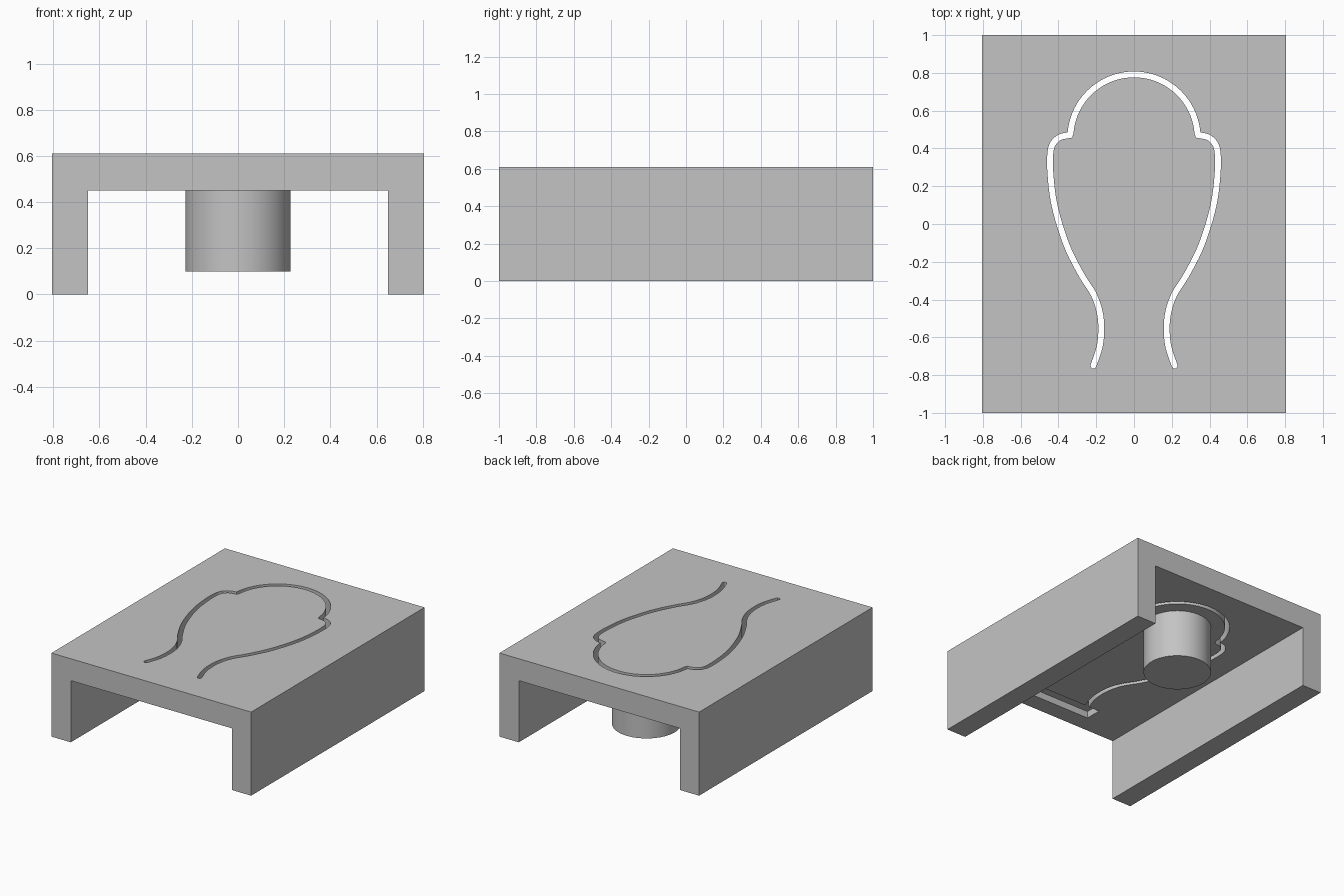
import bpy, bmesh, math
from mathutils import Vector

cube = bpy.data.objects.get("Cube")
if cube:
    bpy.data.objects.remove(cube, do_unlink=True)

grey = bpy.data.materials.new("plain_grey")
grey.use_nodes = True
COLOUR = (0.55, 0.55, 0.55, 1)
grey.diffuse_color = COLOUR
grey.node_tree.nodes["Principled BSDF"].inputs["Base Color"].default_value = COLOUR

TOP, UNDER = 0.61, 0.45


def prism(name, outline, offset, depth):
    """Extrude a closed 3D outline along depth, starting at offset."""
    bm = bmesh.new()
    face = bm.faces.new([bm.verts.new(Vector(p) + Vector(offset)) for p in outline])
    moved = bmesh.ops.extrude_face_region(bm, geom=[face])["geom"]
    bmesh.ops.translate(bm, vec=depth,
                        verts=[v for v in moved if isinstance(v, bmesh.types.BMVert)])
    bmesh.ops.recalc_face_normals(bm, faces=bm.faces)
    mesh = bpy.data.meshes.new(name)
    bm.to_mesh(mesh)
    bm.free()
    mesh.materials.append(grey)
    obj = bpy.data.objects.new(name, mesh)
    bpy.context.collection.objects.link(obj)
    return obj


def smooth_path(points, steps):
    """Catmull-Rom curve through the points."""
    pts = [points[0]] + points + [points[-1]]
    path = []
    for a, b, c, d in zip(pts, pts[1:], pts[2:], pts[3:]):
        for i in range(steps):
            t = i / steps
            path.append(b + 0.5 * t * (c - a + t * (2 * a - 5 * b + 4 * c - d
                                                    + t * (3 * (b - c) + d - a))))
    return path + [points[-1]]


def ribbon(path, half):
    """Closed outline of constant width around a path, with round ends."""
    left, right = [], []
    for i, p in enumerate(path):
        before = (p - path[max(i - 1, 0)]).normalized()
        after = (path[min(i + 1, len(path) - 1)] - p).normalized()
        tangent = (before + after).normalized()
        normal = Vector((-tangent.y, tangent.x))
        spread = max(0.6, tangent.dot(after if after.length else before))
        left.append(p + normal * half / spread)
        right.append(p - normal * half / spread)

    def cap(centre, start):
        arm = start - centre
        base = math.atan2(arm.y, arm.x)
        return [centre + half * Vector((math.cos(base - math.pi * k / 6),
                                        math.sin(base - math.pi * k / 6)))
                for k in range(1, 6)]
    return left + cap(path[-1], left[-1]) + right[::-1] + cap(path[0], right[0])


def cut(target, cutter):
    mod = target.modifiers.new(cutter.name, "BOOLEAN")
    mod.operation, mod.solver, mod.object = "DIFFERENCE", "EXACT", cutter
    bpy.context.view_layer.objects.active = target
    bpy.ops.object.modifier_apply(modifier=mod.name)
    bpy.data.objects.remove(cutter, do_unlink=True)


# Channel-shaped body
half_profile = [(0.806, TOP), (0.806, 0), (0.65, 0), (0.65, UNDER)]
profile = half_profile + [(-x, z) for x, z in reversed(half_profile)]
body = prism("channel_body", [(x, 0, z) for x, z in profile], (0, -1, 0), (0, 2, 0))

# Shallow hinge groove under the plate
groove = prism("groove_cutter", [(-0.32, -0.87, 0), (0.32, -0.87, 0),
                                 (0.32, -0.75, 0), (-0.32, -0.75, 0)],
               (0, 0, UNDER - 0.05), (0, 0, 0.1))
cut(body, groove)

# Slot outline: dome, shoulder bump, then the curved flank, mirrored
dome = [Vector((0.337 * math.sin(a), 0.455 + 0.337 * math.cos(a)))
        for a in (math.pi / 2 * k / 20 for k in range(20))]
flank = [Vector(p) for p in ((0.34, 0.471), (0.395, 0.458), (0.432, 0.42), (0.444, 0.36),
                             (0.442, 0.26), (0.427, 0.13), (0.395, 0), (0.345, -0.14),
                             (0.275, -0.275), (0.215, -0.37), (0.183, -0.46), (0.173, -0.55),
                             (0.182, -0.65), (0.215, -0.75))]
half_path = dome + smooth_path(flank, 4)
path = [Vector((-p.x, p.y)) for p in reversed(half_path[1:])] + half_path
slot = prism("slot_cutter", [(p.x, p.y, 0) for p in ribbon(path, 0.0155)],
             (0, 0, UNDER - 0.1), (0, 0, 0.4))
cut(body, slot)

# Round post hanging under the plate
SIDES = 64
post = prism("round_post", [(0.228 * math.cos(math.tau * k / SIDES),
                             0.455 + 0.228 * math.sin(math.tau * k / SIDES), 0)
                            for k in range(SIDES)],
             (0, 0, 0.1), (0, 0, UNDER - 0.1))

# Smooth curved walls, sharp edges elsewhere
for obj in (body, post):
    bpy.ops.object.select_all(action="DESELECT")
    obj.select_set(True)
    bpy.context.view_layer.objects.active = obj
    bpy.ops.object.shade_smooth_by_angle(angle=math.radians(30))
